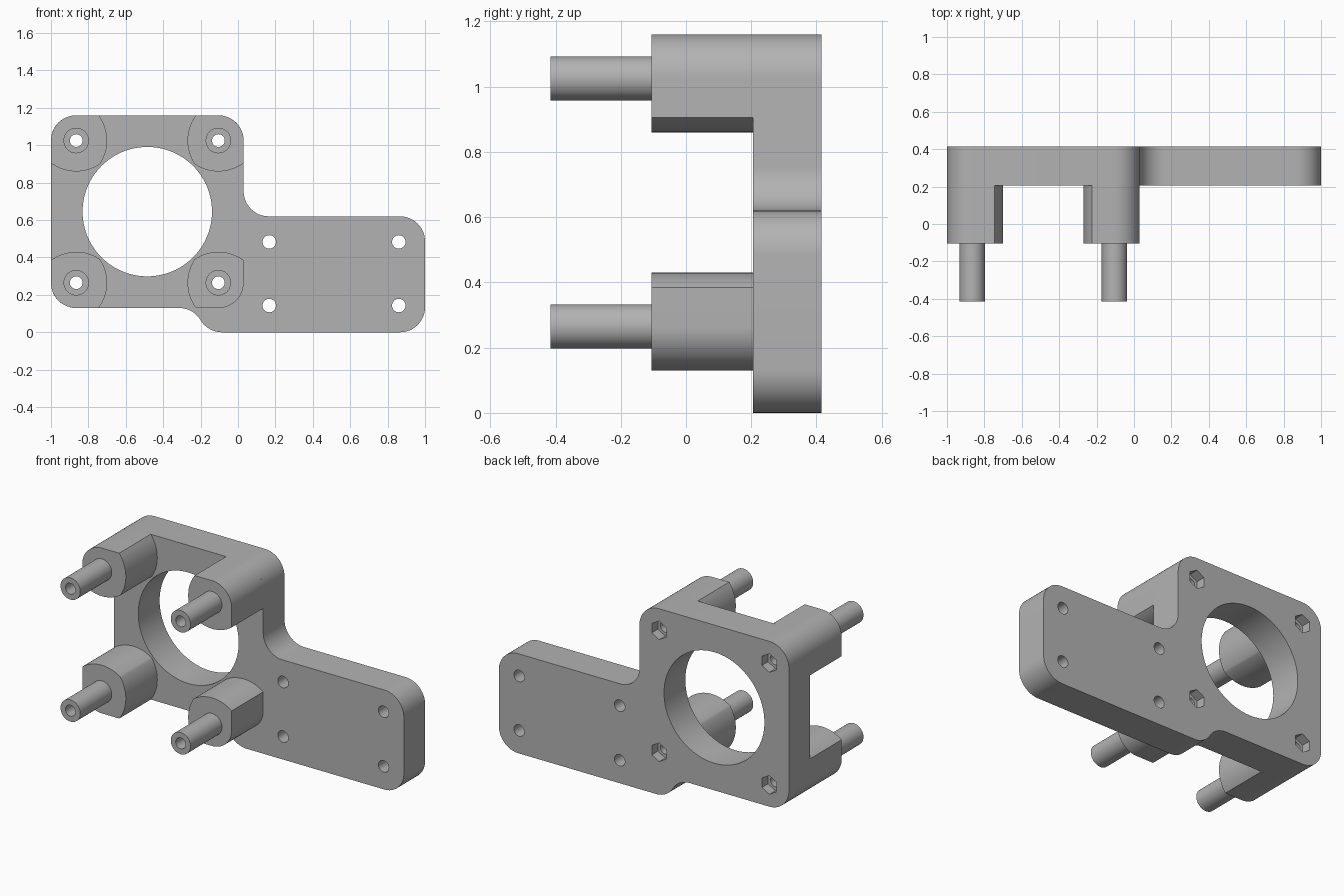
import bpy, bmesh, math
from mathutils import Vector

cube = bpy.data.objects.get("Cube")
if cube:
    bpy.data.objects.remove(cube, do_unlink=True)

grey = bpy.data.materials.new("plain_grey")
grey.use_nodes = True
COLOUR = (0.45, 0.45, 0.45, 1)
grey.diffuse_color = COLOUR
grey.node_tree.nodes["Principled BSDF"].inputs["Base Color"].default_value = COLOUR

FRONT, STEP, FACE, BACK = -0.415, -0.105, 0.205, 0.415
R = 0.135          # shared corner radius
BORE = 0.034


def arc(cx, cz, r, start, end, n=16):
    """Points along an arc, angles in degrees."""
    angles = [math.radians(start + (end - start) * i / n) for i in range(n + 1)]
    return [(cx + r * math.cos(a), cz + r * math.sin(a)) for a in angles]


def ring(cx, cz, r, n=32, turn=0):
    return arc(cx, cz, r, turn, turn + 360, n)[:-1]


def fillet(corners, r, n=12):
    """Round every corner of a closed outline, inward or outward."""
    points = []
    for i, c in enumerate(corners):
        c = Vector(c)
        a = (Vector(corners[i - 1]) - c).normalized()
        b = (Vector(corners[(i + 1) % len(corners)]) - c).normalized()
        half = a.angle(b) / 2
        centre = c + (a + b).normalized() * r / math.sin(half)
        p, q = c + a * r / math.tan(half), c + b * r / math.tan(half)
        u, v = p - centre, q - centre
        sweep = math.pi - 2 * half
        for k in range(n + 1):
            t = k / n
            d = (u * math.sin((1 - t) * sweep) + v * math.sin(t * sweep)) / math.sin(sweep)
            points.append(tuple(centre + d))
    return points


def prism(name, outline, y0, y1):
    """Extrude an x-z outline from y0 to y1."""
    bm = bmesh.new()
    face = bm.faces.new([bm.verts.new((x, y0, z)) for x, z in outline])
    ext = bmesh.ops.extrude_face_region(bm, geom=[face])
    moved = [g for g in ext["geom"] if isinstance(g, bmesh.types.BMVert)]
    bmesh.ops.translate(bm, vec=(0, y1 - y0, 0), verts=moved)
    bmesh.ops.recalc_face_normals(bm, faces=bm.faces)
    mesh = bpy.data.meshes.new(name)
    bm.to_mesh(mesh)
    bm.free()
    mesh.materials.append(grey)
    obj = bpy.data.objects.new(name, mesh)
    bpy.context.collection.objects.link(obj)
    return obj


def finish(obj, cutters=()):
    """Cut the holes, then shade with crisp edges."""
    bpy.ops.object.select_all(action="DESELECT")
    bpy.context.view_layer.objects.active = obj
    obj.select_set(True)
    for cutter in cutters:
        mod = obj.modifiers.new("hole", "BOOLEAN")
        mod.operation, mod.solver, mod.object = "DIFFERENCE", "EXACT", cutter
        bpy.ops.object.modifier_apply(modifier=mod.name)
        bpy.data.objects.remove(cutter, do_unlink=True)
    bpy.ops.object.shade_smooth_by_angle(angle=math.radians(25))


def bore(x, z, r, y0, y1, n=32, turn=0):
    cutter = prism("hole_cutter", ring(x, z, r, n, turn), y0, y1)
    cutter.hide_render = True
    return cutter


# Post positions, with the direction pointing in to the square's middle
posts = [(x, z, sx, sz, f"{level}_{side}")
         for x, sx, side in ((-0.865, 1, "right"), (-0.105, -1, "left"))
         for z, sz, level in ((0.265, 1, "lower"), (1.025, -1, "upper"))]

# Mounting plate: square frame joined to a side arm
plate = prism("mounting_plate", fillet(
    [(-1, 1.16), (0.03, 1.16), (0.03, 0.62), (1, 0.62), (1, 0),
     (-0.16, 0), (-0.24, 0.13), (-1, 0.13)], R - 0.001), FACE, BACK)
holes = [bore(-0.485, 0.645, 0.346, 0, 0.6, 96)]
holes += [bore(x, z, 0.036, 0, 0.6) for x in (0.167, 0.86) for z in (0.143, 0.483)]
for x, z, sx, sz, label in posts:
    holes.append(bore(x, z, BORE, 0, 0.6))
    holes.append(bore(x, z, 0.058, BACK - 0.06, 0.6, 6, 30))   # nut pocket
finish(plate, holes)

# Corner blocks and the hollow posts in front of them
block = (arc(0, 0, R, 180, 270) + arc(-0.06, 0, 0.225, -36.9, 34.1)
         + arc(0, -0.06, 0.225, 55.9, 126.9))
for x, z, sx, sz, label in posts:
    outline = [(x + sx * u, z + sz * v) for u, v in block]
    finish(prism(f"{label}_corner_block", outline, STEP, FACE),
           [bore(x, z, BORE, -0.6, 0.6)])
    finish(prism(f"{label}_post", ring(x, z, 0.068, 48), FRONT, STEP),
           [bore(x, z, BORE, -0.6, 0.6)])
